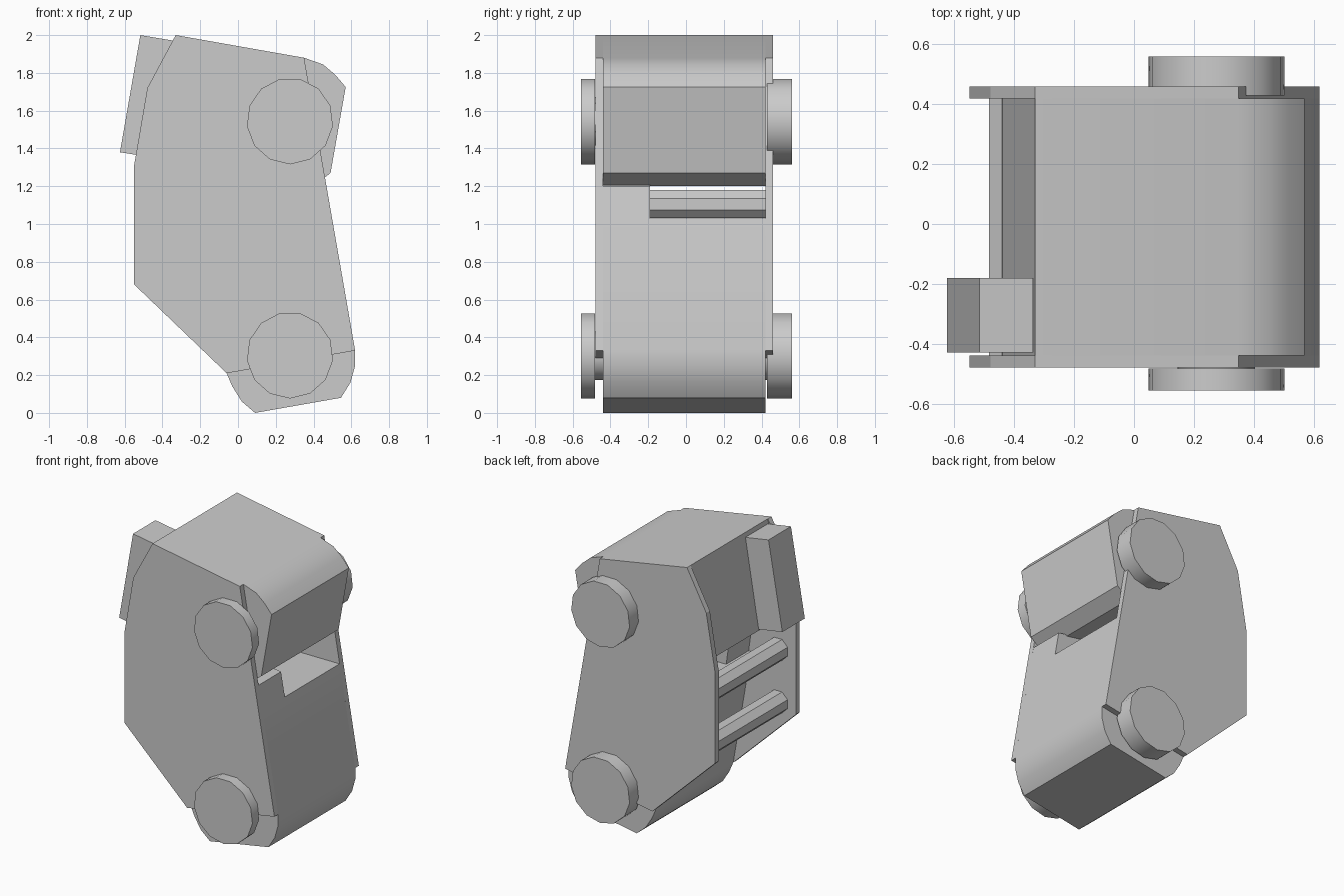
import bpy, bmesh, math
from mathutils import Matrix, Vector

cube = bpy.data.objects.get("Cube")
if cube:
    bpy.data.objects.remove(cube, do_unlink=True)

grey = bpy.data.materials.new("light_grey")
grey.use_nodes = True
COLOUR = (0.6, 0.6, 0.6, 1)
grey.diffuse_color = COLOUR
grey.node_tree.nodes["Principled BSDF"].inputs["Base Color"].default_value = COLOUR


def finish(bm, name, smooth=None):
    bmesh.ops.recalc_face_normals(bm, faces=bm.faces)
    mesh = bpy.data.meshes.new(name)
    bm.to_mesh(mesh)
    bm.free()
    mesh.materials.append(grey)
    obj = bpy.data.objects.new(name, mesh)
    bpy.context.collection.objects.link(obj)
    if smooth:
        bpy.ops.object.select_all(action='DESELECT')
        obj.select_set(True)
        bpy.context.view_layer.objects.active = obj
        bpy.ops.object.shade_smooth_by_angle(angle=math.radians(smooth))
    return obj


def slab(name, profile, y0, y1, smooth=None):
    """Extrude an (x, z) outline from y0 to y1."""
    bm = bmesh.new()
    face = bm.faces.new([bm.verts.new((x, y0, z)) for x, z in profile])
    out = bmesh.ops.extrude_face_region(bm, geom=[face])
    verts = [v for v in out["geom"] if isinstance(v, bmesh.types.BMVert)]
    bmesh.ops.translate(bm, verts=verts, vec=(0, y1 - y0, 0))
    return finish(bm, name, smooth)


def disc(name, x, z, y0, y1, radius, sides, turn=0.0, smooth=None):
    """Cylinder lying along y."""
    bm = bmesh.new()
    place = (Matrix.Translation(Vector((x, (y0 + y1) / 2, z)))
             @ Matrix.Rotation(math.radians(90), 4, 'X')
             @ Matrix.Rotation(math.radians(turn), 4, 'Z'))
    bmesh.ops.create_cone(bm, cap_ends=True, segments=sides, radius1=radius,
                          radius2=radius, depth=y1 - y0, matrix=place)
    return finish(bm, name, smooth)


INNER = (-0.44, 0.42)

# Side plates
plate = [(-0.33, 2.0), (0.35, 1.88), (0.62, 0.33), (-0.06, 0.21),
         (-0.55, 0.68), (-0.55, 1.31), (-0.48, 1.72)]
slab("right_side_plate", plate, -0.48, INNER[0])
slab("left_side_plate", plate, INNER[1], 0.46)

# Upper body with rounded front shoulder
slab("upper_body", [(-0.33, 2.0), (0.35, 1.88), (0.45, 1.845), (0.515, 1.79),
                    (0.57, 1.725), (0.49, 1.27), (0.40, 1.2), (-0.44, 1.34)],
     *INNER, smooth=35)

# Lower body with rounded foot
slab("lower_body", [(0.62, 0.33), (0.498, 1.03), (-0.20, 1.03), (-0.06, 0.21),
                    (-0.03, 0.14), (0.02, 0.06), (0.09, 0.0), (0.545, 0.08),
                    (0.595, 0.16), (0.62, 0.25)], *INNER, smooth=35)

# Block joining the two bodies inside the slot
slab("slot_block", [(0.498, 1.03), (0.468, 1.2), (0.40, 1.21),
                    (-0.22, 1.31), (-0.18, 1.03)], INNER[0], -0.19)

# Box on the back
slab("back_box", [(-0.517, 2.0), (-0.337, 1.97), (-0.44, 1.35), (-0.625, 1.38)],
     -0.43, -0.18)

# Rods across the open back
for label, z in (("upper", 1.105), ("lower", 0.735)):
    disc(label + "_rod", -0.41, z, *INNER, 0.08, 8, turn=22.5)

# Wheels and their hubs
for label, x, z in (("upper", 0.275, 1.545), ("lower", 0.275, 0.305)):
    disc(label + "_right_wheel", x, z, -0.557, -0.483, 0.229, 13, 14, 40)
    disc(label + "_left_wheel", x, z, 0.43, 0.56, 0.229, 13, 14, 40)
    disc(label + "_hub", x, z, -0.50, 0.45, 0.13, 13, 14, 40)
